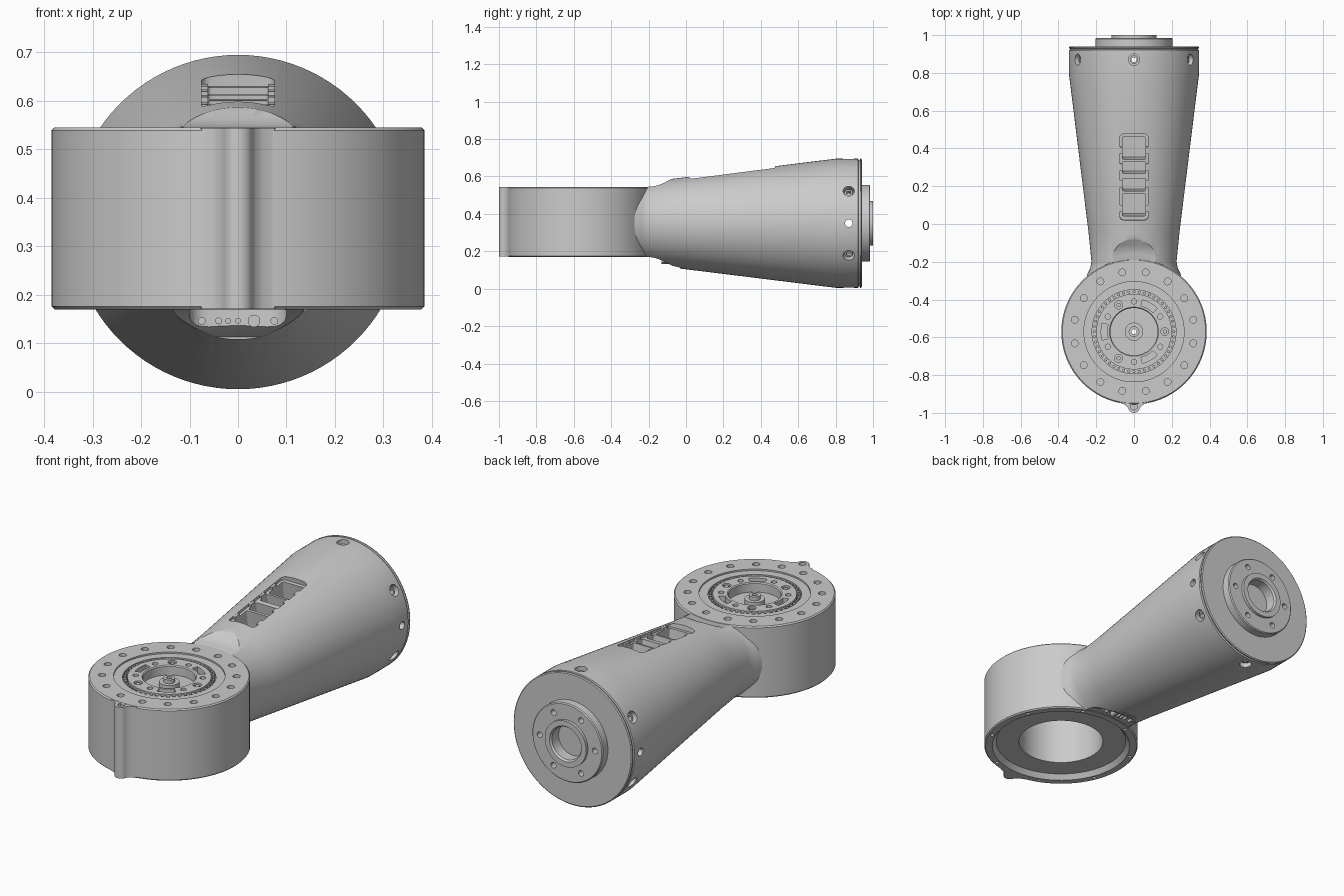
import bpy, bmesh
from math import pi, sin, cos, radians, atan
from mathutils import Matrix, Vector

if "Cube" in bpy.data.objects:
    bpy.data.objects.remove(bpy.data.objects["Cube"], do_unlink=True)

HUB_Y, AXIS_Z = -0.57, 0.35
TOP, BOTTOM = 0.545, 0.17
SLOPE = 0.1235
HUB = Matrix.Translation((0, HUB_Y, 0))
ALONG_Y = Matrix.Translation((0, 0, AXIS_Z)) @ Matrix.Rotation(-pi / 2, 4, 'X')


def finish(name, bm, smooth=True):
    bmesh.ops.recalc_face_normals(bm, faces=bm.faces)
    mesh = bpy.data.meshes.new(name)
    bm.to_mesh(mesh)
    bm.free()
    ob = bpy.data.objects.new(name, mesh)
    bpy.context.collection.objects.link(ob)
    if smooth:
        shade(ob)
    return ob


def activate(ob):
    bpy.ops.object.select_all(action='DESELECT')
    ob.select_set(True)
    bpy.context.view_layer.objects.active = ob


def shade(ob):
    activate(ob)
    bpy.ops.object.shade_smooth_by_angle(angle=radians(28))


def lathe(profile, matrix, closed=False, steps=96):
    """Revolve (radius, height) points around the local z axis."""
    bm = bmesh.new()
    vs = [bm.verts.new((r, 0, h)) for r, h in profile]
    edges = [bm.edges.new(pair) for pair in zip(vs, vs[1:])]
    if closed:
        edges.append(bm.edges.new((vs[-1], vs[0])))
    bmesh.ops.spin(bm, geom=vs + edges, axis=(0, 0, 1), cent=(0, 0, 0),
                   angle=2 * pi, steps=steps)
    bmesh.ops.remove_doubles(bm, verts=bm.verts, dist=1e-5)
    bm.transform(matrix)
    return bm


def cyl(bm, matrix, r, z0, z1, sides=20):
    bmesh.ops.create_cone(bm, cap_ends=True, segments=sides, radius1=r, radius2=r,
                          depth=z1 - z0,
                          matrix=matrix @ Matrix.Translation((0, 0, (z0 + z1) / 2)))


def prism(bm, points, z0, z1, matrix=Matrix()):
    face = bm.faces.new([bm.verts.new(matrix @ Vector((x, y, z0))) for x, y in points])
    new = bmesh.ops.extrude_face_region(bm, geom=[face])["geom"]
    lift = matrix.to_3x3() @ Vector((0, 0, z1 - z0))
    bmesh.ops.translate(bm, vec=lift, verts=[g for g in new if isinstance(g, bmesh.types.BMVert)])
    # the extrusion leaves the starting cap in place only when it is rebuilt
    if face.is_valid is False:
        bmesh.ops.holes_fill(bm, edges=bm.edges)


def rounded_rect(hx, hy, r, cy=0.0):
    pts = []
    for k, (sx, sy) in enumerate([(1, 1), (-1, 1), (-1, -1), (1, -1)]):
        for i in range(5):
            a = k * pi / 2 + i * pi / 8
            pts.append((sx * (hx - r) + r * cos(a), cy + sy * (hy - r) + r * sin(a)))
    return pts


def polar(deg, r):
    return HUB @ Matrix.Translation((r * cos(radians(deg)), r * sin(radians(deg)), 0))


def cut(target, bm):
    cutter = finish("cutter", bm, smooth=False)
    cutter.hide_render = True
    mod = target.modifiers.new("cut", 'BOOLEAN')
    mod.operation, mod.solver, mod.object = 'DIFFERENCE', 'EXACT', cutter
    activate(target)
    bpy.ops.object.modifier_apply(modifier=mod.name)
    bpy.data.objects.remove(cutter, do_unlink=True)


# Joint drum: grooved top, sunken hub with post, open underside
drum = finish("joint_drum", lathe([
    (.013, .535), (.028, .535), (.028, .515), (.048, .515), (.048, .49), (.125, .49),
    (.125, .535), (.13, .54), (.2, .54), (.2, .522), (.222, .522), (.222, .537),
    (.265, .537), (.265, TOP), (.379, TOP), (.385, .539), (.385, .176), (.379, BOTTOM),
    (.345, BOTTOM), (.325, .195), (.21, .195), (.21, .45), (.013, .45)], HUB, closed=True), smooth=False)

holes = bmesh.new()
for i in range(16):
    cyl(holes, polar(11.25 + 22.5 * i, .32), .018, TOP - .03, TOP + .02)
for i in range(6):
    cyl(holes, polar(30 + 60 * i, .16), .014, TOP - .03, TOP + .02)
for i in range(3):
    cyl(holes, polar(120 * i, .163), .021, TOP - .02, TOP + .02)
    arc = [radians(60 + 120 * i + d) for d in range(-15, 16, 3)]
    slot = [(.174 * cos(a), .174 * sin(a)) for a in arc]
    slot += [(.142 * cos(a), .142 * sin(a)) for a in reversed(arc)]
    prism(holes, slot, TOP - .035, TOP + .02, HUB)
for i in range(8):
    cyl(holes, polar(22.5 + 45 * i, .362), .009, BOTTOM - .02, BOTTOM + .02, 12)
cut(drum, holes)
shade(drum)

# Bearing rollers and screw heads in the drum top
rollers = bmesh.new()
for i in range(48):
    cyl(rollers, polar(7.5 * i, .211), .008, .52, .535, 8)
finish("bearing_rollers", rollers)
heads = bmesh.new()
for i in range(3):
    cyl(heads, polar(120 * i, .163), .012, .52, .536, 6)
finish("hub_screws", heads)

# Vertical locating rib with flared sides on the drum front
half = [(.09, -.92), (.075, -.947), (.052, -.955), (.037, -.966)]
nose = [(.031 * cos(a), -.969 + .031 * sin(a)) for a in [-pi * i / 12 for i in range(1, 12)]]
bm = bmesh.new()
prism(bm, half + nose + [(-x, y) for x, y in reversed(half)], BOTTOM + .001, TOP - .001)
rib = finish("locating_rib", bm, smooth=False)
hole = bmesh.new()
cyl(hole, Matrix.Translation((0, -.966, 0)), .018, TOP - .03, TOP + .02)
cut(rib, hole)
shade(rib)

# Tapered arm with end flange
arm = finish("tapered_arm", lathe([
    (0, -.34), (.262, -.34), (.246, -.262), (.232, -.235), (.225, -.2), (.24, -.05),
    (.345, .8), (.345, .92), (.338, .923), (.338, .929), (.345, .931), (.345, .936),
    (.34, .94), (.205, .94), (.205, .98), (.2, .985), (.12, .985), (.12, 1),
    (.092, 1), (.085, .99), (.085, .935), (0, .935)], ALONG_Y), smooth=False)

# Blend the arm down to the drum faces, above and below
blend = [(0, .5), (.34, .5), (.365, .538), (.385, .545), (.41, .547), (.435, .553),
         (.46, .565), (.485, .582), (.505, .593), (.54, .602), (.54, .9), (0, .9)]
cut(arm, lathe(blend, HUB))
cut(arm, lathe([(r, TOP + BOTTOM - z) for r, z in blend], HUB))

# Cable window: shallow frame and four compartments
mid = .2475
window = Matrix.Translation((0, mid, AXIS_Z + .24 + SLOPE * (mid + .05))) @ Matrix.Rotation(atan(SLOPE), 4, 'X')
bm = bmesh.new()
prism(bm, rounded_rect(.075, .23, .02), -.025, .1, window)
cut(arm, bm)
bm = bmesh.new()
for y, hy in [(.40, .06), (.297, .032), (.205, .034), (.098, .06)]:
    prism(bm, rounded_rect(.062, hy, .008, y - mid), -.12, .05, window)
cut(arm, bm)
clips = bmesh.new()
for side in (-1, 1):
    for y in (.08, .21, .3, .39):
        bmesh.ops.create_cube(clips, size=1, matrix=window @ Matrix.Translation(
            (side * .069, y - mid, -.02)) @ Matrix.Diagonal((.014, .035, .016, 1)))
finish("window_clips", clips)

# Radial fixing holes, cross drillings and flange bolt holes
ring = ALONG_Y @ Matrix.Translation((0, 0, .87))
bores = bmesh.new()
for i in range(6):
    cyl(bores, ring @ Matrix.Rotation(radians(30 + 60 * i), 4, 'Z') @ Matrix.Rotation(pi / 2, 4, 'Y'),
        .03, .3, .4)
for i in range(6):
    a = radians(60 * i)
    cyl(bores, ALONG_Y @ Matrix.Translation((.16 * cos(a), .16 * sin(a), 0)), .015, .95, 1.05)
cut(arm, bores)
for axis, r in (('Y', .02), ('X', .013)):
    bm = bmesh.new()
    cyl(bm, ring @ Matrix.Rotation(pi / 2, 4, axis), r, -.5, .5)
    cut(arm, bm)

# Sockets seated in the radial holes
sockets = bmesh.new()
for i in range(6):
    m = ring @ Matrix.Rotation(radians(30 + 60 * i), 4, 'Z') @ Matrix.Rotation(pi / 2, 4, 'Y')
    part = lathe([(.013, .3), (.022, .3), (.022, .325), (.013, .325)], m, closed=True, steps=20)
    temp = bpy.data.meshes.new("socket")
    part.to_mesh(temp)
    part.free()
    sockets.from_mesh(temp)
    bpy.data.meshes.remove(temp)
finish("radial_sockets", sockets)

# Connector recess under the arm with its plugs
bm = bmesh.new()
prism(bm, rounded_rect(.1, .06, .04, -.15), 0, .172)
cut(arm, bm)
shade(arm)
plugs = bmesh.new()
for x, r in [(-.075, .008), (-.04, .007), (-.02, .006), (0, .006), (.033, .013), (.075, .008)]:
    cyl(plugs, Matrix.Translation((x, 0, .146 - AXIS_Z)) @ ALONG_Y, r, -.13, -.07, 14)
finish("connector_plugs", plugs)
